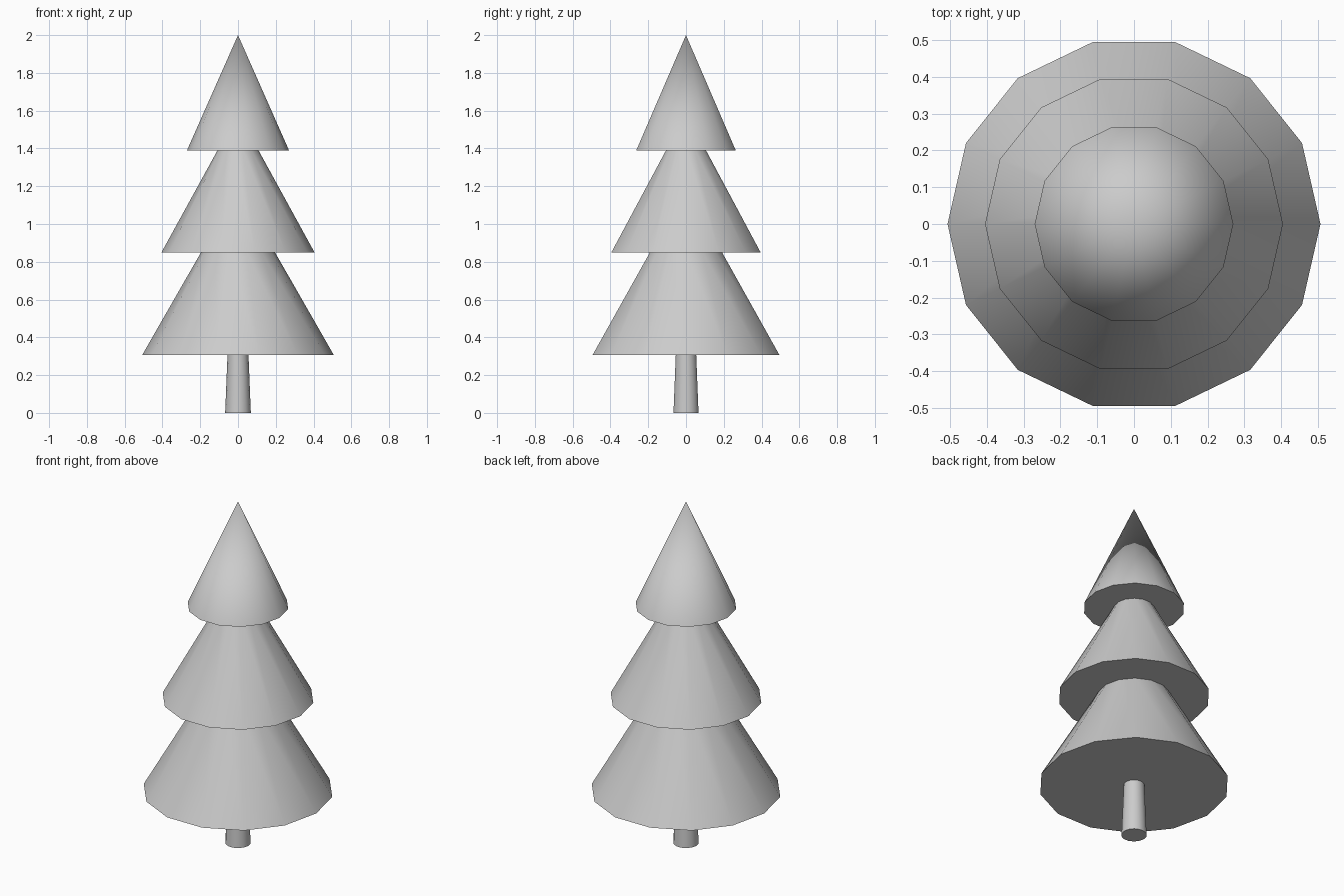
import bpy, math

if "Cube" in bpy.data.objects:
    bpy.data.objects.remove(bpy.data.objects["Cube"])

SIDES = 14


def cone(name, z0, z1, r0, r1):
    """Upright tapered part with a corner pointing along x."""
    bpy.ops.mesh.primitive_cone_add(
        vertices=SIDES, radius1=r0, radius2=r1, depth=z1 - z0,
        location=(0, 0, (z0 + z1) / 2), rotation=(0, 0, math.pi / 2))
    ob = bpy.context.object
    ob.name = name
    bpy.ops.object.transform_apply(location=True, rotation=True, scale=True)
    bpy.ops.object.shade_smooth_by_angle(angle=math.radians(35))
    return ob


# Slightly tapered trunk, ending just inside the lowest tier
cone("trunk", 0.0, 0.32, 0.068, 0.055)

# Branch tiers, each ending just inside the tier above
cone("lower_branches", 0.307, 0.86, 0.507, 0.19)
cone("middle_branches", 0.85, 1.40, 0.405, 0.103)
cone("top_branches", 1.39, 2.0, 0.27, 0.0)
